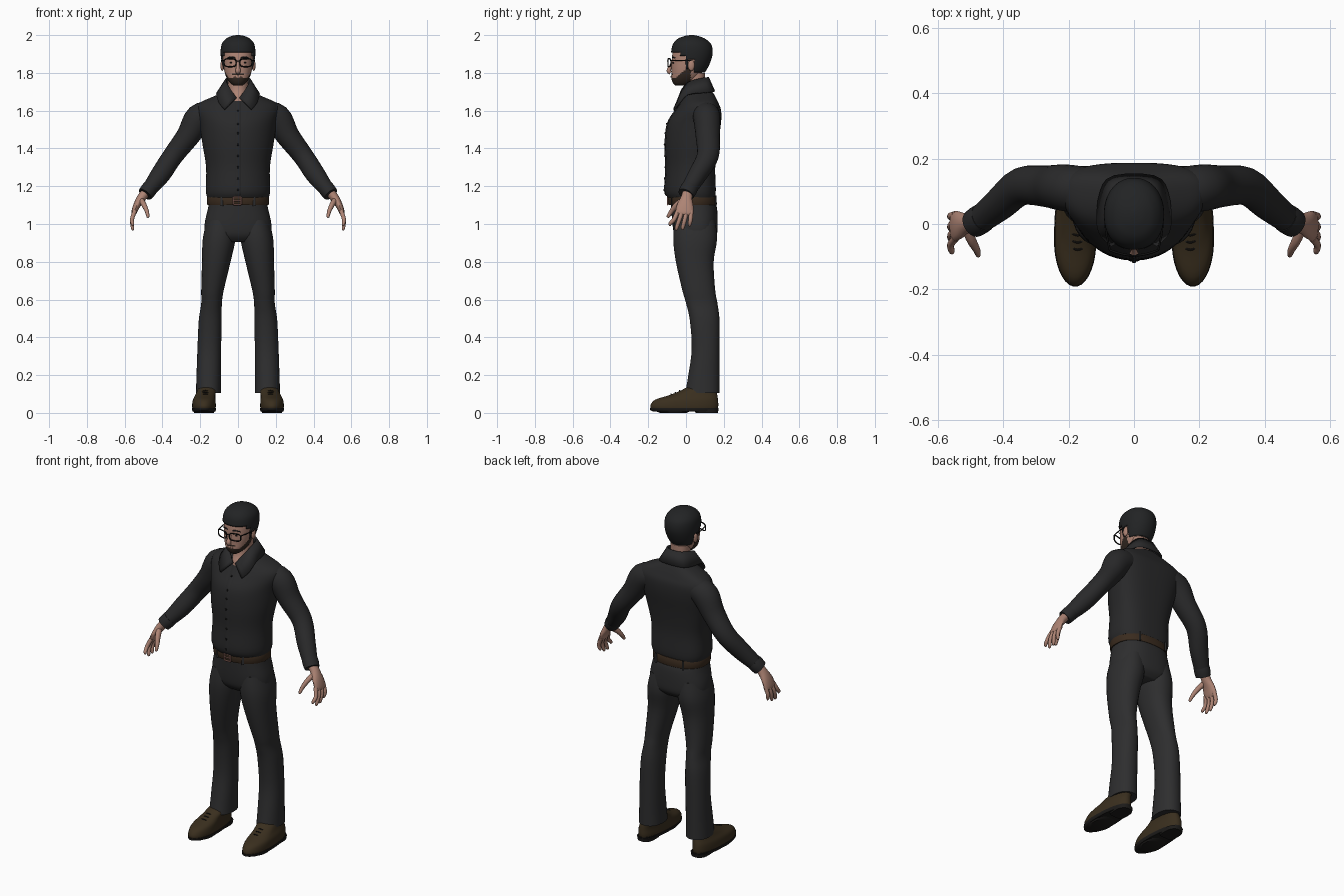
import bpy, bmesh, math
from mathutils import Vector


def material(name, r, g, b):
    m = bpy.data.materials.new(name)
    m.diffuse_color = (r, g, b, 1)
    return m


SHIRT = material("shirt charcoal", .022, .022, .023)
PANTS = material("trouser charcoal", .027, .027, .028)
HAIR = material("hair black", .016, .017, .018)
BEARD = material("beard dark brown", .033, .022, .016)
SKIN = material("skin", .42, .23, .175)
LEATHER = material("shoe brown", .042, .028, .013)
BELT = material("belt brown", .042, .024, .013)
SOLE = material("sole black", .012, .011, .01)
BLACK = material("frame black", .006, .006, .006)
METAL = material("buckle copper", .35, .17, .14)


def finish(name, verts, faces, mat, mirror=False, angle=50):
    me = bpy.data.meshes.new(name)
    me.from_pydata([tuple(v) for v in verts], [], faces)
    bm = bmesh.new()
    bm.from_mesh(me)
    bmesh.ops.recalc_face_normals(bm, faces=bm.faces)
    bm.to_mesh(me)
    bm.free()
    me.materials.append(mat)
    ob = bpy.data.objects.new(name, me)
    bpy.context.collection.objects.link(ob)
    bpy.ops.object.select_all(action='DESELECT')
    ob.select_set(True)
    bpy.context.view_layer.objects.active = ob
    bpy.ops.object.shade_smooth_by_angle(angle=math.radians(angle))
    if mirror:
        ob.modifiers.new("mirror", 'MIRROR')
    return ob


def smooth_rows(rows, k):
    """Catmull-Rom interpolation of section rows."""
    out = []
    for i in range(len(rows) - 1):
        a, b, c, d = rows[max(i - 1, 0)], rows[i], rows[i + 1], rows[min(i + 2, len(rows) - 1)]
        for j in range(k):
            t = j / k
            out.append([q + .5 * t * (r - p + t * (2 * p - 5 * q + 4 * r - s + t * (3 * (q - r) + s - p)))
                        for p, q, r, s in zip(a, b, c, d)])
    return out + [list(rows[-1])]


def skin_rings(name, rings, mat, closed=True, **kw):
    n = len(rings[0])
    faces = [(i * n + j, i * n + (j + 1) % n, (i + 1) * n + (j + 1) % n, (i + 1) * n + j)
             for i in range(len(rings) - 1) for j in range(n)]
    if closed:
        faces += [tuple(range(n)), tuple(range((len(rings) - 1) * n, len(rings) * n))]
    return finish(name, [v for r in rings for v in r], faces, mat, **kw)


def spow(v, p):
    return math.copysign(abs(v) ** (2 / p), v)


def loft(name, rows, mat, n=32, k=4, pf=2.0, pb=2.4, closed=True, **kw):
    """Horizontal sections: z, centre x, widest y, half width, front y, back y."""
    rings = []
    for z, cx, ym, rx, yf, yb in smooth_rows(rows, k):
        ring = []
        for j in range(n):
            a = 2 * math.pi * (j + .5) / n
            p, ry = (pb, yb - ym) if math.sin(a) > 0 else (pf, ym - yf)
            ring.append((cx + rx * spow(math.cos(a), p), ym + ry * spow(math.sin(a), p), z))
        rings.append(ring)
    return skin_rings(name, rings, mat, closed, **kw)


def tube(name, rows, mat, ref=(0, 1, 0), n=16, k=4, **kw):
    """Path sections: x, y, z, radius along ref, radius across."""
    rows = smooth_rows(rows, k)
    pts = [Vector(r[:3]) for r in rows]
    rings = []
    for i, r in enumerate(rows):
        t = (pts[min(i + 1, len(pts) - 1)] - pts[max(i - 1, 0)]).normalized()
        u = Vector(ref)
        u = (u - t * u.dot(t)).normalized()
        v = t.cross(u)
        rings.append([pts[i] + u * r[3] * math.cos(2 * math.pi * j / n) + v * r[4] * math.sin(2 * math.pi * j / n)
                      for j in range(n)])
    return skin_rings(name, rings, mat, **kw)


def ball(name, c, r, mat, mirror=False):
    bm = bmesh.new()
    bmesh.ops.create_uvsphere(bm, u_segments=12, v_segments=8, radius=1)
    verts = [[c[i] + v.co[i] * r[i] for i in range(3)] for v in bm.verts]
    faces = [[v.index for v in f.verts] for f in bm.faces]
    bm.free()
    return finish(name, verts, faces, mat, mirror)


# Shirt body, placket and buttons
loft("shirt_body", [
    (1.14, 0, .03, .163, -.098, .153), (1.18, 0, .03, .171, -.112, .158), (1.30, 0, .04, .169, -.106, .155),
    (1.42, 0, .06, .188, -.110, .168), (1.53, 0, .09, .205, -.098, .185), (1.60, 0, .10, .222, -.057, .186),
    (1.64, 0, .10, .205, -.030, .172), (1.675, 0, .09, .13, -.010, .155), (1.70, 0, .08, .07, .01, .14)],
    SHIRT, n=48, pb=2.8)
FRONT = [(1.15, -.102), (1.18, -.112), (1.30, -.106), (1.42, -.110), (1.53, -.098), (1.60, -.057), (1.65, -.028)]
tube("placket", [(0, y, z, .016, .004) for z, y in FRONT], SHIRT, ref=(1, 0, 0), n=8)
for z, y in FRONT[1:6] + [(1.24, -.109), (1.36, -.108), (1.48, -.106)]:
    ball("button", (0, y - .004, z), (.006, .004, .006), BLACK)

# Collar folded around the neck
HALF = [((.008, -.036, 1.668), (.07, -.064, 1.605)), ((.04, -.018, 1.715), (.10, -.035, 1.64)),
        ((.061, .02, 1.752), (.112, .01, 1.685)), ((.06, .08, 1.77), (.10, .10, 1.695)),
        ((.035, .113, 1.775), (.06, .145, 1.70))]
PAIRS = HALF + [tuple((-x, y, z) for x, y, z in p) for p in reversed(HALF)]
PAIRS = smooth_rows([a + b for a, b in PAIRS], 3)
collar = finish("collar", [p[i:i + 3] for p in PAIRS for i in (0, 3)],
                [(2 * i, 2 * i + 1, 2 * i + 3, 2 * i + 2) for i in range(len(PAIRS) - 1)], SHIRT)
sol = collar.modifiers.new("thickness", 'SOLIDIFY')
sol.thickness, sol.offset = .01, 0

# Sleeves and cuffs
tube("sleeve", [
    (.13, .10, 1.585, .07, .065), (.205, .11, 1.56, .072, .076), (.265, .115, 1.465, .064, .062),
    (.345, .115, 1.36, .058, .054), (.41, .062, 1.262, .05, .052), (.465, .018, 1.19, .043, .041),
    (.488, .003, 1.162, .039, .037)], SHIRT, n=24, mirror=True)
tube("cuff", [(.462, .02, 1.195, .045, .042), (.476, .011, 1.177, .046, .043), (.492, 0, 1.157, .043, .04)],
     SHIRT, n=24, k=2, mirror=True)

# Hands
tube("palm", [(.478, .012, 1.18, .028, .025), (.51, .003, 1.14, .03, .024), (.535, -.004, 1.10, .043, .019),
              (.551, -.008, 1.06, .047, .014), (.555, -.009, 1.048, .038, .008)], SKIN, mirror=True)
for name, y0, y1, z1 in (("index", -.043, -.083, .99), ("middle", -.019, -.05, .967),
                         ("ring", .005, -.017, .97), ("little", .028, .02, .988)):
    tube(name + "_finger", [(.546, y0, 1.07, .012, .012), (.561, (y0 + y1) / 2, 1.025, .0115, .011),
                            (.558, y1, z1 + .012, .010, .009), (.555, y1 - .001, z1, .004, .004)],
         SKIN, n=10, mirror=True)
tube("thumb", [(.515, -.01, 1.13, .016, .016), (.497, -.05, 1.10, .016, .014), (.482, -.078, 1.065, .012, .011),
               (.477, -.094, 1.04, .009, .008), (.476, -.097, 1.034, .004, .004)], SKIN, n=10, mirror=True)

# Trousers: hips and legs
loft("hips", [(1.12, 0, .04, .153, -.08, .152), (1.08, 0, .04, .16, -.078, .165), (1.0, 0, .045, .177, -.072, .168),
              (.94, 0, .05, .172, -.06, .162), (.905, 0, .05, .13, -.03, .13)], PANTS, n=40, pb=2.5, pf=2.4)
loft("trouser_leg", [
    (1.02, .09, .045, .075, -.06, .155), (.92, .1, .045, .087, -.068, .165), (.80, .115, .045, .076, -.054, .147),
    (.65, .135, .065, .06, -.02, .155), (.58, .140, .075, .055, .0, .167), (.49, .147, .09, .061, .02, .178),
    (.34, .152, .10, .063, .03, .178), (.20, .155, .09, .065, .012, .178), (.105, .156, .09, .067, -.005, .178)],
    PANTS, n=28, pf=2.2, pb=2.2, mirror=True)

# Belt, buckle and loops
loft("belt", [(1.10, 0, .035, .162, -.090, .162), (1.104, 0, .035, .164, -.092, .164),
              (1.142, 0, .035, .164, -.096, .16), (1.146, 0, .035, .162, -.094, .158)], BELT, n=48, k=1, pf=2.1)
BUCKLE = [(-.024, 1.103), (.016, 1.103), (.016, 1.143), (-.024, 1.143), (-.024, 1.103)]
for (x, z), (x2, z2) in zip(BUCKLE, BUCKLE[1:]):
    tube("buckle_bar", [(x, -.097, z, .004, .004), (x2, -.097, z2, .004, .004)], METAL, n=8, k=1)
tube("buckle_pin", [(-.024, -.098, 1.123, .003, .003), (.014, -.098, 1.123, .003, .003)], METAL, n=8, k=1)
for x, y in ((.085, -.076), (.09, .158)):
    tube("belt_loop", [(x, y, 1.095, .007, .004), (x, y, 1.15, .007, .004)], PANTS,
         ref=(1, 0, 0), n=8, k=1, mirror=True)

# Shoes with soles and heels
loft("shoe", [(.018, .18, -.05, .061, -.185, .168), (.04, .18, -.05, .063, -.189, .172),
              (.07, .179, -.04, .06, -.163, .17), (.095, .173, .0, .053, -.085, .166), (.12, .165, .04, .05, -.025, .16),
              (.14, .16, .07, .045, .01, .15)], LEATHER, mirror=True, pb=2.3)
loft("sole", [(.008, .18, -.05, .06, -.175, .165), (.014, .18, -.05, .064, -.19, .172),
              (.026, .18, -.05, .065, -.192, .174)], SOLE, k=1, mirror=True, pb=2.3)
loft("heel", [(0, .178, .11, .046, .05, .17), (.02, .178, .11, .05, .045, .172)], SOLE, k=1, mirror=True, pf=5)
loft("ball_of_sole", [(0, .18, -.06, .052, -.14, .005), (.014, .18, -.06, .06, -.17, .03)], SOLE, k=1, mirror=True)
for i in range(3):
    y, z = -.035 - .022 * i, .118 - .009 * i
    tube("shoe_lace", [(.145, y + .012, z - .012, .003, .003), (.172, y, z, .003, .003),
                       (.20, y + .012, z - .012, .003, .003)], SOLE, n=6, mirror=True)

# Neck and head, with the beard picked by height along the jaw
loft("neck", [(1.62, 0, .05, .062, -.025, .11), (1.66, 0, .05, .056, -.026, .11), (1.70, 0, .05, .052, -.006, .108),
              (1.74, 0, .05, .053, .0, .10), (1.80, 0, .05, .055, -.005, .10)], SKIN)
head = loft("head", [
    (1.732, 0, -.03, .022, -.055, .0), (1.745, 0, -.02, .04, -.068, .03), (1.77, 0, -.005, .058, -.077, .065),
    (1.80, 0, .01, .07, -.076, .085), (1.84, 0, .02, .077, -.076, .11), (1.90, 0, .03, .081, -.072, .125),
    (1.95, 0, .03, .075, -.055, .118), (1.98, 0, .03, .045, -.02, .08)], SKIN, n=64, k=8, pf=2.3)
head.data.materials.append(BEARD)
for f in head.data.polygons:
    x, y, z = f.center
    chin = z < 1.772 + max(0, y + .055) * .85 and y < .025
    moustache = abs(x) < .034 and y < -.05 and 1.788 < z < 1.796
    if chin or moustache:
        f.material_index = 1
tube("lips", [(-.022, -.072, 1.779, .003, .003), (0, -.078, 1.78, .004, .005), (.022, -.072, 1.779, .003, .003)],
     SKIN, n=8)
tube("nose", [(0, -.068, 1.868, .006, .007), (0, -.08, 1.838, .008, .009), (0, -.091, 1.812, .012, .014),
              (0, -.082, 1.80, .010, .011)], SKIN, n=12)
ball("ear", (.083, .028, 1.84), (.010, .018, .03), SKIN, mirror=True)
ball("eye", (.033, -.066, 1.853), (.011, .005, .005), BLACK, mirror=True)
tube("eyebrow", [(.014, -.072, 1.879, .003, .003), (.035, -.071, 1.884, .003, .004), (.058, -.058, 1.879, .003, .002)],
     HAIR, n=8, mirror=True)

# Hair cap trimmed along the hairline
hair = loft("hair", [
    (1.79, 0, .03, .063, -.06, .092), (1.84, 0, .03, .083, -.083, .122), (1.90, 0, .03, .092, -.080, .141),
    (1.95, 0, .03, .087, -.070, .134), (1.98, 0, .03, .065, -.044, .103), (1.995, 0, .03, .035, -.008, .065),
    (2.0, 0, .03, .008, .02, .04)], HAIR, n=64, k=6, pf=2.2, pb=2.1)


def hairline(y):
    if y < -.005:
        return 1.906 if y < -.03 else 1.89
    return 1.825 if y < .015 else 1.865 if y < .045 else 1.80


bm = bmesh.new()
bm.from_mesh(hair.data)
bmesh.ops.delete(bm, geom=[f for f in bm.faces if f.calc_center_median().z < hairline(f.calc_center_median().y)],
                 context='FACES')
bm.to_mesh(hair.data)
bm.free()
sol = hair.modifiers.new("thickness", 'SOLIDIFY')
sol.thickness = .012

# Glasses: rounded rims, bridge and temples
RIM = []
for j in range(25):
    a = 2 * math.pi * j / 24
    x = .042 + .032 * spow(math.cos(a), 3.5)
    RIM.append((x, -.096 + 3 * x * x, 1.854 + .021 * spow(math.sin(a), 3.5), .0035, .0035))
tube("glasses_rim", RIM, BLACK, n=8, k=1, mirror=True)
tube("glasses_bridge", [(-.012, -.096, 1.86, .003, .003), (0, -.098, 1.864, .003, .003),
                        (.012, -.096, 1.86, .003, .003)], BLACK, n=8)
tube("glasses_temple", [(.074, -.08, 1.866, .003, .003), (.086, -.02, 1.866, .003, .003),
                        (.087, .03, 1.864, .003, .003)], BLACK, ref=(0, 0, 1), n=8, mirror=True)
